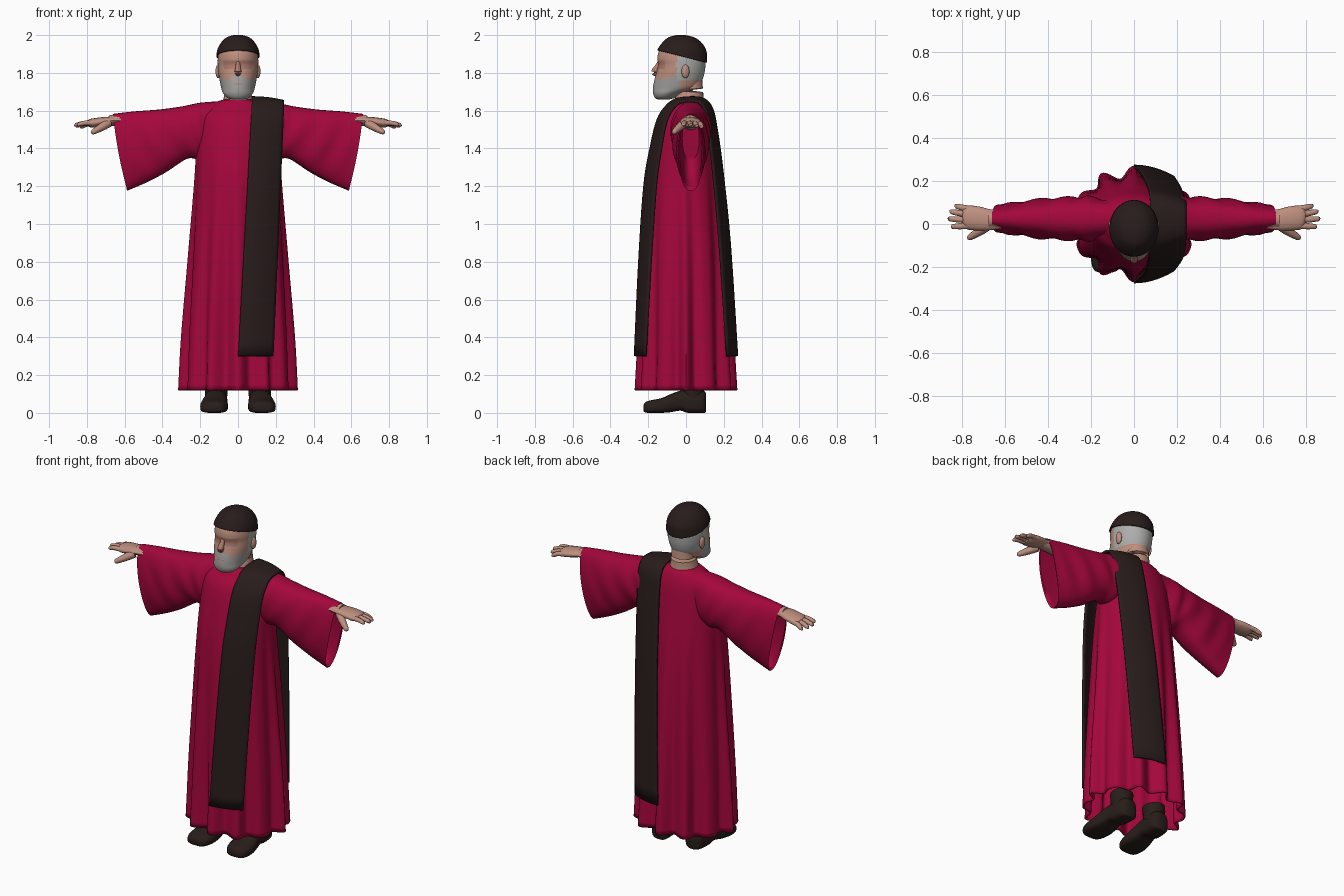
import bpy, bmesh, math
from mathutils import Vector

cube = bpy.data.objects.get("Cube")
if cube:
    bpy.data.objects.remove(cube, do_unlink=True)

built = []


def material(name, rgb):
    m = bpy.data.materials.new(name)
    m.use_nodes = True
    m.diffuse_color = (*rgb, 1)
    bsdf = next(n for n in m.node_tree.nodes if n.type == 'BSDF_PRINCIPLED')
    bsdf.inputs["Base Color"].default_value = (*rgb, 1)
    bsdf.inputs["Roughness"].default_value = 0.8
    return m


CRIMSON = material("crimson_cloth", (0.37, 0.002, 0.045))
DARK = material("dark_brown_cloth", (0.021, 0.012, 0.011))
LEATHER = material("shoe_leather", (0.021, 0.013, 0.010))
SKIN = material("skin", (0.51, 0.275, 0.21))
SHADE = material("reddish_skin", (0.43, 0.20, 0.155))
GREY = material("grey_hair", (0.42, 0.42, 0.415))
BEARD = material("grey_beard", (0.35, 0.345, 0.335))


def finish(name, bm, mats, rule=None):
    bmesh.ops.recalc_face_normals(bm, faces=bm.faces)
    if rule:
        for f in bm.faces:
            f.material_index = rule(f.calc_center_median())
    me = bpy.data.meshes.new(name)
    bm.to_mesh(me)
    bm.free()
    for m in mats:
        me.materials.append(m)
    ob = bpy.data.objects.new(name, me)
    bpy.context.collection.objects.link(ob)
    built.append(ob)
    return ob


def skin_rings(rings, closed=True, caps=True):
    """Bridge equal-length rows of points into a bmesh."""
    bm = bmesh.new()
    rows = [[bm.verts.new(p) for p in r] for r in rings]
    n = len(rows[0])
    for a, b in zip(rows, rows[1:]):
        for i in range(n if closed else n - 1):
            j = (i + 1) % n
            bm.faces.new((a[i], a[j], b[j], b[i]))
    if closed and caps:
        bm.faces.new(rows[0])
        bm.faces.new(rows[-1])
    return bm


def smooth_rows(rows, steps):
    """Resample rows of numbers with a Catmull-Rom curve."""
    out = []
    for i in range(len(rows) - 1):
        quad = [rows[max(i - 1, 0)], rows[i], rows[i + 1], rows[min(i + 2, len(rows) - 1)]]
        for s in range(steps):
            t = s / steps
            out.append([b + t * ((c - a) + t * ((2 * a - 5 * b + 4 * c - d) + t * (3 * (b - c) + d - a))) / 2
                        for a, b, c, d in zip(*quad)])
    out.append(list(rows[-1]))
    return out


def angles(n):
    return [2 * math.pi * i / n for i in range(n)]


def tube(name, pts, radii, mat, flat=1.0, n=12):
    """Tapered round limb; flat squashes it vertically."""
    rows = smooth_rows([(*p, r) for p, r in zip(pts, radii)], 4)
    rings = []
    for i, row in enumerate(rows):
        d = Vector(rows[min(i + 1, len(rows) - 1)][:3]) - Vector(rows[max(i - 1, 0)][:3])
        q = d.to_track_quat('Z', 'Y')
        ring = []
        for a in angles(n):
            o = q @ Vector((math.cos(a), math.sin(a), 0)) * row[3]
            o.z *= flat
            ring.append(Vector(row[:3]) + o)
        rings.append(ring)
    return finish(name, skin_rings(rings), [mat])


def ellipsoid(name, loc, size, mat):
    bm = bmesh.new()
    bmesh.ops.create_uvsphere(bm, u_segments=16, v_segments=10, radius=1)
    for v in bm.verts:
        v.co = Vector(loc) + Vector(c * s for c, s in zip(v.co, size))
    return finish(name, bm, [mat])


# Robe: pleated bell, rows of height, half width, front, back
ROBE = [(0.12, .317, -.272, .272), (0.4, .302, -.257, .255), (0.8, .268, -.24, .232),
        (1.2, .234, -.213, .195), (1.4, .22, -.178, .165), (1.55, .20, -.138, .142),
        (1.61, .165, -.092, .125), (1.643, .12, -.068, .108), (1.658, .08, -.058, .09)]
rings = []
for z, a, yf, yb in smooth_rows(ROBE, 6):
    depth = 0.2 * max(0, min(1, (1.45 - z) / 1.2))
    cy = (yf + yb) / 2
    ring = []
    for t in angles(160):
        wave = 0.7 * math.cos(12 * t) + 0.3 * math.cos(16 * t + 1.5 * math.sin(2 * t))
        k = 1 - depth * (1 - wave) / 2
        ring.append((a * k * math.cos(t), cy + (yb - yf) / 2 * k * math.sin(t), z))
    rings.append(ring)
robe = finish("robe_body", skin_rings(rings, caps=False), [CRIMSON])
hem = robe.modifiers.new("cloth_thickness", 'SOLIDIFY')
hem.thickness = 0.008

# Stole: band draped from the front hem over the left shoulder to the back
DRAPE = [(-.27, .3), (-.247, .8), (-.22, 1.2), (-.187, 1.4), (-.15, 1.55), (-.102, 1.625),
         (-.05, 1.66), (.03, 1.67), (.095, 1.66), (.138, 1.61), (.162, 1.5),
         (.19, 1.3), (.231, .9), (.27, .3)]
rings = []
for y, z in smooth_rows(DRAPE, 5):
    h = max(0, min(1, (z - .3) / 1.37))
    row = []
    for i in range(13):
        u = i / 12
        x = (.075 * h) * (1 - u) + (.185 + .058 * h) * u
        row.append((x, .01 + (y - .01) * (1 - (.2 + .1 * h) * u * u), z - .02 * u * u * h ** 8))
    rings.append(row)
stole = finish("stole", skin_rings(rings, closed=False), [DARK])
band = stole.modifiers.new("cloth_thickness", 'SOLIDIFY')
band.thickness = 0.013
band.offset = 0

# Sleeves, hands and feet on both sides
# Sleeve rows: top x, top z, bottom x, bottom z, half thickness
SLEEVE = [(.09, 1.65, .12, 1.40, .085), (.20, 1.642, .20, 1.345, .102), (.30, 1.622, .27, 1.345, .10),
          (.42, 1.606, .38, 1.275, .095), (.55, 1.596, .48, 1.222, .08), (.663, 1.583, .587, 1.176, .065)]
LINING = [(.66, 1.577, .583, 1.186, .058), (.55, 1.575, .48, 1.25, .055), (.45, 1.57, .42, 1.34, .045)]
# Finger paths: knuckle y, tip x, tip y, tip z
FINGERS = [("little", .068, .835, .083, 1.515), ("ring", .043, .858, .057, 1.52),
           ("middle", .018, .866, .024, 1.525), ("index", -.008, .852, -.012, 1.527)]
# Shoe rows: y, half width, underside, top
SHOE = [(-.226, .03, .012, .04), (-.215, .055, .002, .057), (-.18, .07, 0, .068), (-.13, .073, 0, .078),
        (-.08, .067, .004, .10), (-.03, .059, .012, .118), (.01, .058, 0, .125), (.07, .058, 0, .122),
        (.098, .046, 0, .115), (.107, .02, .008, .10)]

for side, s in (("left", 1), ("right", -1)):
    rings = []
    for n, (xt, zt, xb, zb, w) in enumerate(smooth_rows(SLEEVE, 6) + smooth_rows(LINING, 3)):
        ring = []
        for a in angles(40):
            k = (1 - math.cos(a)) / 2
            ripple = 1 + .06 * math.sin(n * .9 + 5 * k) * math.sin(a) ** 2 * (n < 28)
            width = math.copysign(abs(math.sin(a)) ** .8, math.sin(a))
            bulge = .008 * math.sin(math.pi * k)
            ring.append((s * (xt + (xb - xt) * k + bulge), .025 + w * ripple * width,
                         zt + (zb - zt) * k))
        rings.append(ring)
    finish(side + "_sleeve", skin_rings(rings), [CRIMSON])

    tube(side + "_forearm", [(s * .42, .025, 1.53), (s * .58, .024, 1.547), (s * .68, .022, 1.549)],
         [.046, .044, .038], SKIN, .75)
    tube(side + "_palm", [(s * .62, .02, 1.549), (s * .68, .02, 1.547), (s * .73, .026, 1.54),
                          (s * .775, .03, 1.533), (s * .795, .03, 1.53)],
         [.042, .05, .056, .055, .038], SKIN, .42, 16)
    for name, ky, tx, ty, tz in FINGERS:
        mid = (s * (.76 + tx) / 2, (ky + ty) / 2, (1.535 + tz) / 2 + .004)
        tube(f"{side}_{name}_finger", [(s * .75, ky, 1.533), mid, (s * (tx - .008), ty, tz), (s * tx, ty, tz)],
             [.015, .0145, .0115, .006], SKIN, .9, 10)
    tube(side + "_thumb", [(s * .685, -.008, 1.535), (s * .72, -.034, 1.514), (s * .765, -.062, 1.488),
                           (s * .775, -.068, 1.483)], [.024, .021, .014, .006], SKIN, 1, 10)

    rings = []
    for y, w, lo, hi in smooth_rows(SHOE, 3):
        ring = []
        for a in angles(24):
            c, d = math.cos(a), math.sin(a)
            px = w * math.copysign(abs(c) ** .7, c)
            pz = math.copysign(abs(d) ** (.45 if d < 0 else 1), d)
            ring.append((s * (.118 + px - .06 * y), y, (lo + hi) / 2 + (hi - lo) / 2 * pz))
        rings.append(ring)
    finish(side + "_shoe", skin_rings(rings), [LEATHER])
    tube(side + "_shoe_cuff", [(s * .115, .035, .08), (s * .115, .033, .13), (s * .113, .03, .17)],
         [.058, .062, .064], LEATHER, 1, 20)
    ellipsoid(side + "_ear", (s * .106, -.003, 1.808), (.013, .021, .036), SKIN)

# Head: rows of height, half width, front, back
HEAD = [(1.658, .022, -.145, -.10), (1.667, .055, -.163, -.06), (1.69, .077, -.174, -.02),
        (1.72, .089, -.175, .06), (1.76, .097, -.168, .085), (1.80, .104, -.157, .098),
        (1.84, .107, -.147, .103), (1.875, .107, -.152, .104), (1.915, .101, -.143, .098),
        (1.955, .08, -.115, .072), (1.98, .052, -.085, .035), (1.992, .015, -.045, -.01)]


def head_mesh(grow):
    out = []
    for z, w, yf, yb in smooth_rows(HEAD, 8):
        cy, d = (yf + yb) / 2, (yb - yf) / 2
        out.append([((w + grow) * math.cos(t), cy + (d + grow) * math.sin(t), z + grow) for t in angles(72)])
    return skin_rings(out)


def head_colour(c):
    x, y, z = abs(c.x), c.y, c.z
    if y > -.05 and z > 1.762:
        return 1                                    # hair and sideburns
    moustache = x < .045 and z < 1.781
    if y < -.03 and (moustache or z < 1.762 + .25 * max(0, y + .14)):
        lip = x < .022 and 1.738 < z < 1.745 and y < -.1
        return 2 if lip else 3                      # beard around the mouth
    if x < .074 and 1.82 < z < 1.866 and y < -.08:
        return 2                                    # eye hollows
    return 0


finish("head", head_mesh(0), [SKIN, GREY, SHADE, BEARD], head_colour)
tube("neck", [(0, .018, 1.60), (0, .018, 1.655), (0, .022, 1.70), (0, .02, 1.76)],
     [.082, .078, .069, .066], SKIN, 1, 24)
tube("nose", [(0, -.136, 1.868), (0, -.151, 1.835), (0, -.166, 1.806), (0, -.156, 1.791)],
     [.009, .013, .018, .011], SHADE, 1, 16)

# Skullcap: grown copy of the head cut along a tilted rim
bm = head_mesh(.008)
bmesh.ops.bisect_plane(bm, geom=bm.verts[:] + bm.edges[:] + bm.faces[:], plane_co=(0, 0, 1.882),
                       plane_no=(0, .25, 1), clear_inner=True)
cap = finish("skullcap", bm, [DARK])
rim = cap.modifiers.new("cloth_thickness", 'SOLIDIFY')
rim.thickness = 0.006

# Smooth shading with sharp hems
bpy.ops.object.select_all(action='DESELECT')
for ob in built:
    ob.select_set(True)
bpy.context.view_layer.objects.active = built[0]
bpy.ops.object.shade_smooth_by_angle(angle=math.radians(50))
